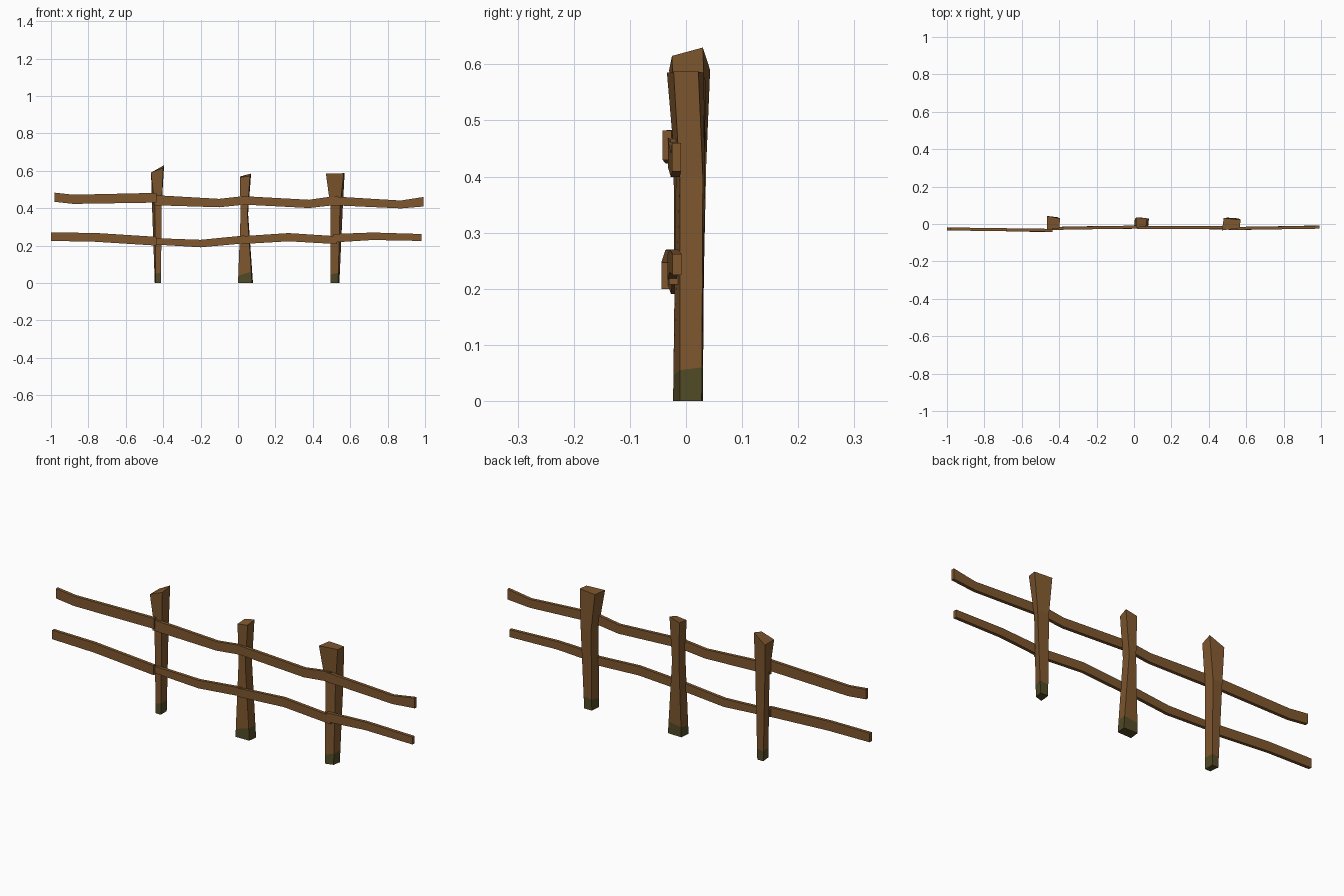
import bpy, bmesh


def material(name, rgb):
    m = bpy.data.materials.new(name)
    m.diffuse_color = (*rgb, 1)
    return m


WOOD = material("brown wood", (0.21, 0.096, 0.028))
MOSS = material("mossy base", (0.085, 0.070, 0.020))


def loft(name, rings, mats, first_mat=0):
    """Skin four-cornered rings into a closed flat-faced solid."""
    bm = bmesh.new()
    vs = [[bm.verts.new(p) for p in r] for r in rings]
    for i in range(len(vs) - 1):
        for k in range(4):
            j = (k + 1) % 4
            f = bm.faces.new((vs[i][k], vs[i][j], vs[i + 1][j], vs[i + 1][k]))
            f.material_index = first_mat if i == 0 else 0
    bm.faces.new(vs[0][::-1]).material_index = first_mat
    bm.faces.new(vs[-1])
    bmesh.ops.recalc_face_normals(bm, faces=bm.faces)
    me = bpy.data.meshes.new(name)
    bm.to_mesh(me)
    bm.free()
    for m in mats:
        me.materials.append(m)
    bpy.context.collection.objects.link(bpy.data.objects.new(name, me))


def post(name, base, middle, top, moss):
    """Corners run front-left, front-right, back-right, back-left."""
    line = []
    for b, m, h in zip(base, middle, moss):
        t = h / m[2]
        line.append([b[i] + (m[i] - b[i]) * t for i in range(3)])
    loft(name, [base, line, middle, top], [WOOD, MOSS], 1)


# Crooked posts, each with a slanted top and a mossy foot
post("left_post",
     [(-.44, -.02, 0), (-.412, -.02, 0), (-.412, .027, 0), (-.445, .027, 0)],
     [(-.445, -.022, .42), (-.408, -.018, .42), (-.408, .036, .42), (-.46, .036, .42)],
     [(-.465, -.03, .59), (-.40, -.025, .615), (-.395, .03, .63), (-.465, .043, .59)],
     (.05, .055, .055, .05))
post("middle_post",
     [(0, -.02, 0), (.075, -.018, 0), (.08, .028, 0), (.005, .03, 0)],
     [(.014, -.016, .37), (.05, -.014, .37), (.054, .033, .37), (.016, .033, .37)],
     [(.01, -.018, .565), (.064, -.016, .572), (.07, .03, .585), (.012, .035, .57)],
     (.04, .06, .06, .05))
post("right_post",
     [(.495, -.023, 0), (.535, -.011, 0), (.542, .028, 0), (.50, .028, 0)],
     [(.495, -.018, .40), (.545, -.011, .40), (.56, .03, .40), (.50, .034, .40)],
     [(.47, -.034, .585), (.565, -.022, .587), (.57, .022, .587), (.48, .032, .585)],
     (.045, .055, .06, .055))


def rail(name, points):
    """Each point is x, y, lower z, upper z."""
    t = .008
    rings = [[(x, y - t, a), (x, y + t, a), (x, y + t, b), (x, y - t, b)]
             for x, y, a, b in points]
    loft(name, rings, [WOOD])


# Bent rails, one piece per span, lapped over each other at the posts
rail("upper_rail_1", [(-.98, -.027, .434, .483), (-.88, -.028, .423, .472),
                      (-.435, -.034, .430, .482)])
rail("upper_rail_2", [(-.45, -.024, .416, .470), (-.10, -.018, .405, .450),
                      (.035, -.016, .419, .465)])
rail("upper_rail_3", [(.015, -.019, .420, .465), (.38, -.018, .401, .445),
                      (.53, -.020, .418, .467)])
rail("upper_rail_4", [(.505, -.024, .416, .463), (.87, -.019, .399, .441),
                      (.992, -.017, .409, .460)])
rail("lower_rail_1", [(-1, -.027, .225, .270), (-.77, -.029, .221, .268),
                      (-.435, -.036, .200, .247)])
rail("lower_rail_2", [(-.45, -.024, .206, .240), (-.20, -.019, .191, .231),
                      (.035, -.017, .212, .254)])
rail("lower_rail_3", [(.015, -.020, .208, .250), (.27, -.018, .223, .267),
                      (.53, -.022, .208, .250)])
rail("lower_rail_4", [(.51, -.025, .217, .262), (.72, -.021, .230, .270),
                      (.98, -.016, .225, .262)])
